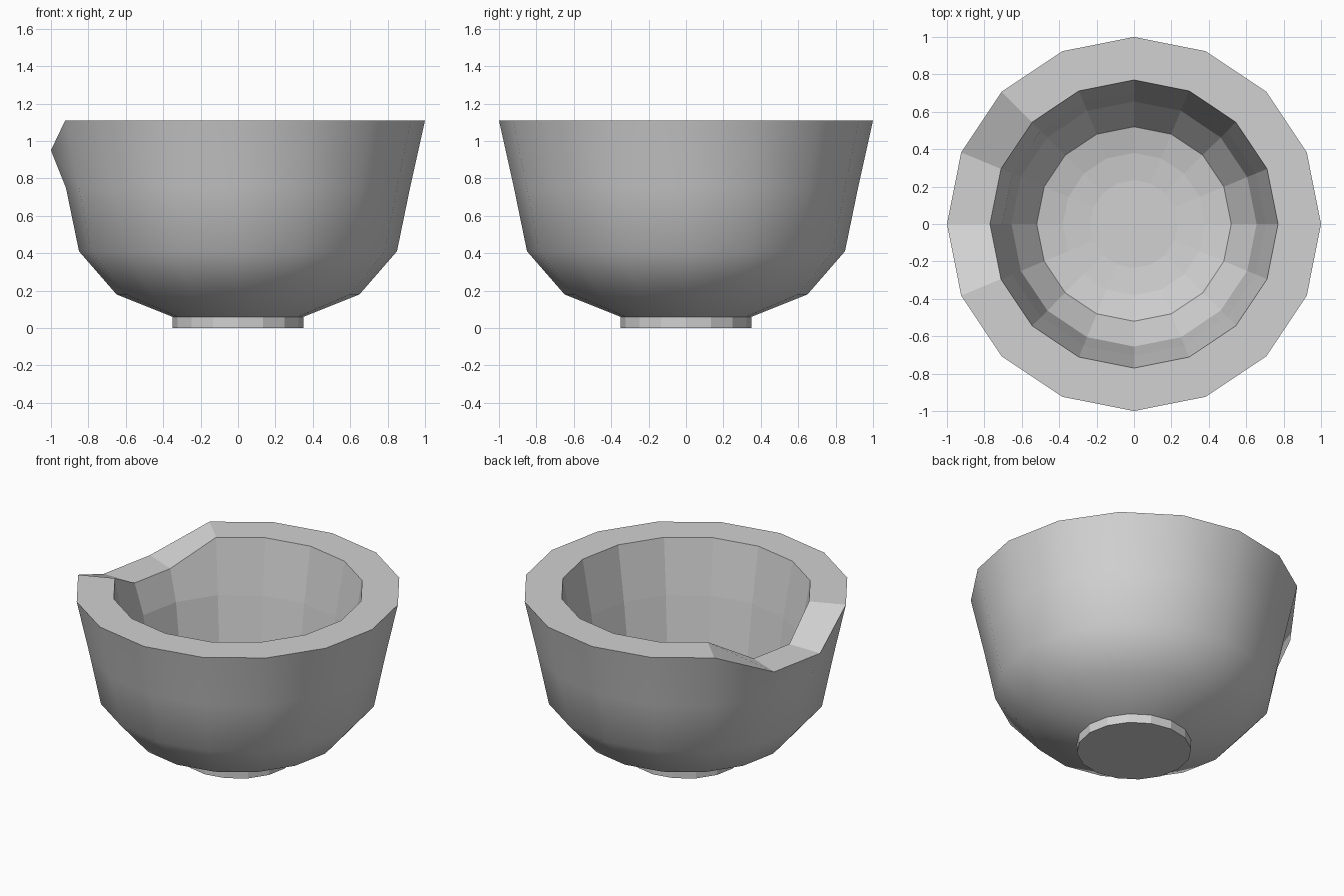
import bpy
import bmesh
from math import cos, sin, tau

cube = bpy.data.objects.get("Cube")
if cube:
    bpy.data.objects.remove(cube, do_unlink=True)

SIDES = 16
TOP = 1.11
LIP = 0.95          # height of the lowered pouring lip
LIP_STEPS = (7, 8)  # the two rim corners that form the lip

stone = bpy.data.materials.new("light grey stone")
stone.use_nodes = True
grey = (0.64, 0.64, 0.64, 1)
stone.diffuse_color = grey
stone.node_tree.nodes["Principled BSDF"].inputs["Base Color"].default_value = grey


def ring(bm, radius, z):
    """One ring of corners; the rim rings dip at the lip."""
    corners = []
    for i in range(SIDES):
        a = tau * i / SIDES
        h = LIP if z == TOP and i in LIP_STEPS else z
        corners.append(bm.verts.new((radius * cos(a), radius * sin(a), h)))
    return corners


def lathe(name, profile, smooth_bands):
    """Turn a profile of (radius, height) into a closed solid."""
    bm = bmesh.new()
    rings = [ring(bm, r, z) for r, z in profile]
    for band, (low, high) in enumerate(zip(rings, rings[1:])):
        for i in range(SIDES):
            j = (i + 1) % SIDES
            face = bm.faces.new((low[j], high[j], high[i], low[i]))
            face.smooth = band in smooth_bands
    bm.faces.new(rings[0][::-1])
    bm.faces.new(rings[-1])
    bmesh.ops.recalc_face_normals(bm, faces=bm.faces)
    mesh = bpy.data.meshes.new(name)
    bm.to_mesh(mesh)
    bm.free()
    mesh.materials.append(stone)
    obj = bpy.data.objects.new(name, mesh)
    bpy.context.collection.objects.link(obj)
    return obj


# Foot and outer wall, over the rim, then down the faceted hollow
foot = [(0.35, 0), (0.35, 0.06)]
outer_wall = [(0.65, 0.18), (0.85, 0.41), (0.92, 0.75), (1.0, TOP)]
inner_wall = [(0.77, TOP), (0.705, 0.75), (0.655, 0.41)]
hollow_floor = [(0.52, 0.22), (0.38, 0.185), (0.235, 0.17)]
lathe("mortar_bowl", foot + outer_wall + inner_wall + hollow_floor,
      smooth_bands=range(1, 5))
